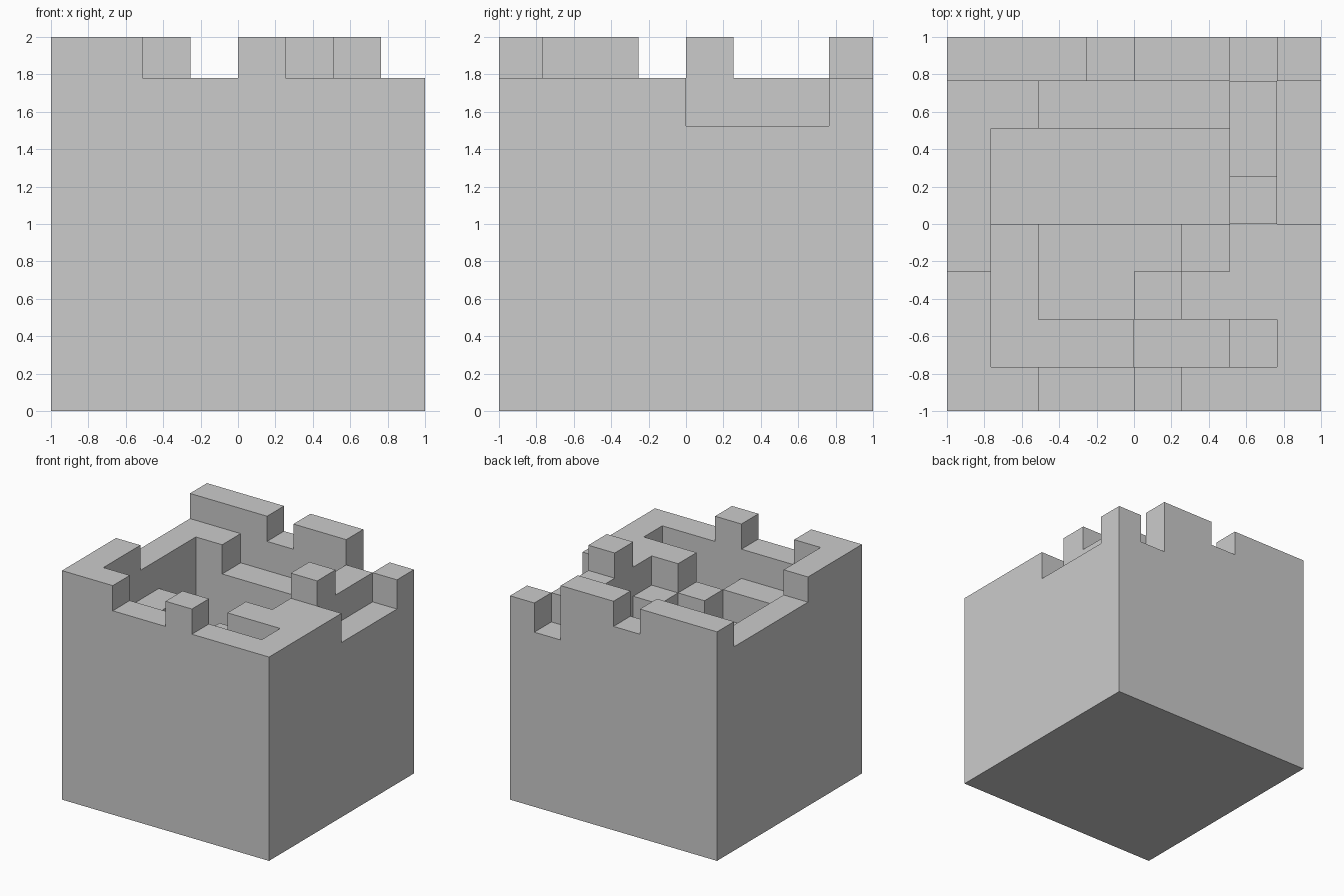
import bpy, bmesh

if "Cube" in bpy.data.objects:
    bpy.data.objects.remove(bpy.data.objects["Cube"])

# Grid lines of the block field and the stacked layer heights
XY = [-1, -0.765, -0.51, -0.255, 0, 0.255, 0.51, 0.765, 1]
Z = [0, 1.02, 1.27, 1.525, 1.78, 2]

# Number of filled layers per cell, back row first, left to right
ROWS = ["55545534",
        "44333343",
        "41111143",
        "41111153",
        "43222344",
        "53223444",
        "53332234",
        "55445444"][::-1]


def filled(i, j, k):
    return 0 <= i < 8 and 0 <= j < 8 and 0 <= k < int(ROWS[j][i])


bm = bmesh.new()
verts = {}


def vert(c):
    if c not in verts:
        verts[c] = bm.verts.new((XY[c[0]], XY[c[1]], Z[c[2]]))
    return verts[c]


# Outer skin of the stacked layers: a face wherever filled meets empty
for j in range(8):
    for i in range(8):
        for k in range(int(ROWS[j][i])):
            for axis in range(3):
                for side in (0, 1):
                    n = [i, j, k]
                    n[axis] += 2 * side - 1
                    if filled(*n):
                        continue
                    loop = [(0, 0), (1, 0), (1, 1), (0, 1)]
                    if side == 0:
                        loop.reverse()
                    corners = []
                    for a, b in loop:
                        c = [i, j, k]
                        c[axis] += side
                        c[(axis + 1) % 3] += a
                        c[(axis + 2) % 3] += b
                        corners.append(vert(tuple(c)))
                    bm.faces.new(corners)

# Merge flat areas into clean faces
bmesh.ops.dissolve_limit(bm, angle_limit=0.01, verts=bm.verts[:], edges=bm.edges[:])

mesh = bpy.data.meshes.new("stepped_block")
bm.to_mesh(mesh)
bm.free()
block = bpy.data.objects.new("stepped_block", mesh)
bpy.context.collection.objects.link(block)
